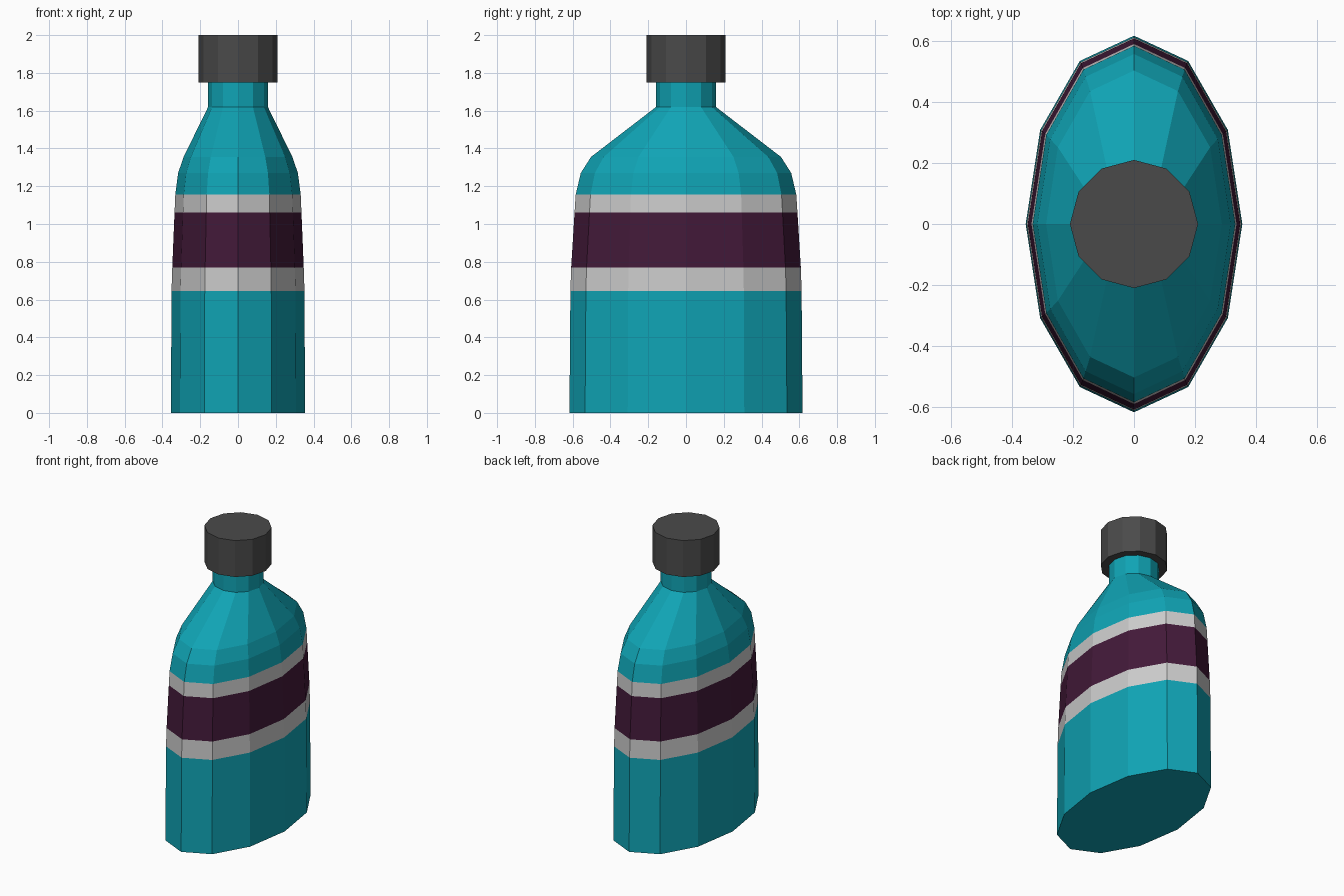
import bpy, bmesh
from math import cos, sin, pi

if "Cube" in bpy.data.objects:
    bpy.data.objects.remove(bpy.data.objects["Cube"])

SIDES = 12

def material(name, rgb):
    m = bpy.data.materials.new(name)
    m.diffuse_color = (*rgb, 1)
    m.use_nodes = True
    m.node_tree.nodes["Principled BSDF"].inputs["Base Color"].default_value = m.diffuse_color
    return m

def loft(name, rings, mats, band_mats=None):
    """Stack elliptical rings (rx, ry, z), bridge them and close both ends."""
    bm = bmesh.new()
    loops = [[bm.verts.new((rx * cos(2 * pi * i / SIDES), ry * sin(2 * pi * i / SIDES), z))
              for i in range(SIDES)] for rx, ry, z in rings]
    for k, (a, b) in enumerate(zip(loops, loops[1:])):
        for i in range(SIDES):
            j = (i + 1) % SIDES
            f = bm.faces.new((a[i], a[j], b[j], b[i]))
            f.material_index = (band_mats or {}).get(k, 0)
    bm.faces.new(loops[0][::-1])
    bm.faces.new(loops[-1])
    me = bpy.data.meshes.new(name)
    bm.to_mesh(me)
    bm.free()
    for m in mats:
        me.materials.append(m)
    ob = bpy.data.objects.new(name, me)
    bpy.context.collection.objects.link(ob)
    return ob

teal = material("teal", (0.005, 0.37, 0.46))
white = material("pale_grey", (0.8, 0.8, 0.8))
purple = material("purple", (0.056, 0.01, 0.041))
dark = material("dark_grey", (0.068, 0.068, 0.068))

# Oval body with label bands, shoulder and round neck
loft("bottle_body", [
    (0.355, 0.617, 0), (0.352, 0.612, 0.645), (0.348, 0.608, 0.77),
    (0.336, 0.59, 1.06), (0.332, 0.584, 1.155), (0.317, 0.557, 1.27),
    (0.288, 0.503, 1.355), (0.158, 0.158, 1.62), (0.158, 0.158, 1.76),
], [teal, white, purple], {1: 1, 2: 2, 3: 1})

# Screw cap
loft("cap", [(0.21, 0.21, 1.75), (0.21, 0.21, 2.0)], [dark])
